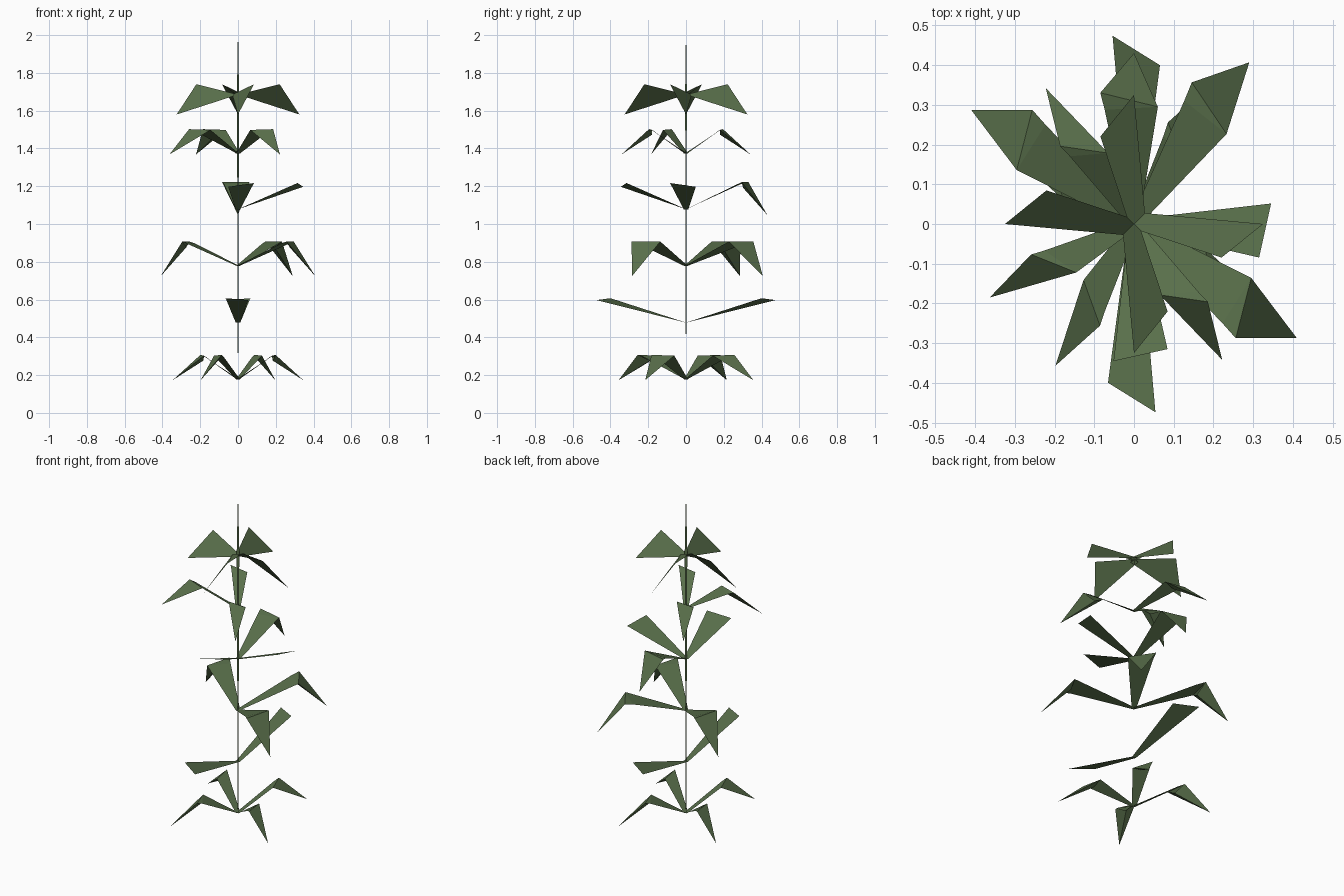
import bpy
import bmesh
import math

if "Cube" in bpy.data.objects:
    bpy.data.objects.remove(bpy.data.objects["Cube"])

leaf_green = bpy.data.materials.new("leaf green")
leaf_green.diffuse_color = (0.10, 0.16, 0.07, 1)
leaf_green.use_nodes = True
leaf_green.node_tree.nodes["Principled BSDF"].inputs["Base Color"].default_value = leaf_green.diffuse_color


def finish(name, bm):
    mesh = bpy.data.meshes.new(name)
    bm.to_mesh(mesh)
    bm.free()
    mesh.materials.append(leaf_green)
    obj = bpy.data.objects.new(name, mesh)
    bpy.context.collection.objects.link(obj)


def polar(radius, degrees, z):
    a = math.radians(degrees)
    return (radius * math.cos(a), radius * math.sin(a), z)


def leaf(name, z, angle, side, far, near=None, tip=None):
    """far, near: (radius, angle offset, rise); tip: (radius, rise)."""
    bm = bmesh.new()
    V = lambda r, off, rise: bm.verts.new(polar(r, angle + side * off, z + rise))
    base_a, base_b = V(0.012, 90, 0), V(0.012 if near else 0.03, -90, 0)
    outer = V(*far)
    end = V(tip[0], 0, tip[1]) if tip else None
    if near is None:
        # one-sided half blade
        bm.faces.new((base_b, end, outer, base_a))
    else:
        inner = V(near[0], -near[1], near[2])
        if end is None:
            # straight blade with a slanted end
            bm.faces.new((base_b, inner, outer, base_a))
        else:
            # rising blade, narrow fold, drooping tip
            fold = V(far[0] * 0.87, far[1], far[2] - 0.012)
            bm.faces.new((base_b, inner, fold, base_a))
            bm.faces.new((fold, inner, outer))
            bm.faces.new((outer, inner, end))
            # shallow keel under the drooping tip
            keel = V((far[0] + near[0]) * 0.47, 0, far[2] - 0.03)
            bm.faces.new((inner, keel, end))
            bm.faces.new((keel, outer, end))
    finish(name, bm)


# Stem: slender flat blade set diagonally, tapering to both ends
bm = bmesh.new()
pairs = [[bm.verts.new(polar(r, a, z)) for a in (40, 220)]
         for z, r in ((0, 0.0003), (0.1, 0.001), (0.7, 0.003), (1.7, 0.007), (2, 0.001))]
for lo, hi in zip(pairs, pairs[1:]):
    bm.faces.new((lo[0], lo[1], hi[1], hi[0]))
finish("stem", bm)

# Leaf shapes
small = dict(far=(0.27, 10.5, 0.129), near=(0.19, 13, 0.125), tip=(0.408, -0.005))
large = dict(far=(0.385, 13.3, 0.129), near=(0.325, 10.3, 0.129), tip=(0.5, -0.055))
long = dict(far=(0.477, 6.5, 0.119), near=(0.405, 9.3, 0.129))
short = dict(far=(0.349, 8.5, 0.119), near=(0.326, 15, 0.139))
bent = dict(far=(0.341, 14.4, 0.144), near=(0.301, 11.5, 0.144), tip=(0.43, -0.03))
half = dict(far=(0.236, 21, 0.055), tip=(0.325, -0.105))

# Tiers up the stem: height, then (shape, direction, handedness)
tiers = [
    (0.178, [(small, 241, 1), (small, 61, 1), (small, -32, -1), (small, 148, -1)]),
    (0.478, [(long, 90, 1), (long, -90, 1)]),
    (0.778, [(large, -35, -1), (large, 145, -1), (large, 54.5, 1)]),
    (1.078, [(short, 0, 1), (short, -90, -1), (bent, 90, 1)]),
    (1.373, [(small, 207, -1), (small, -57, 1), (small, 123, 1)]),
    (1.685, [(half, 90, 1), (half, -90, 1), (half, 0, -1), (half, 180, -1)]),
]
for t, (z, leaves) in enumerate(tiers, 1):
    for n, (shape, angle, side) in enumerate(leaves, 1):
        leaf(f"leaf_tier{t}_{n}", z, angle, side, **shape)
